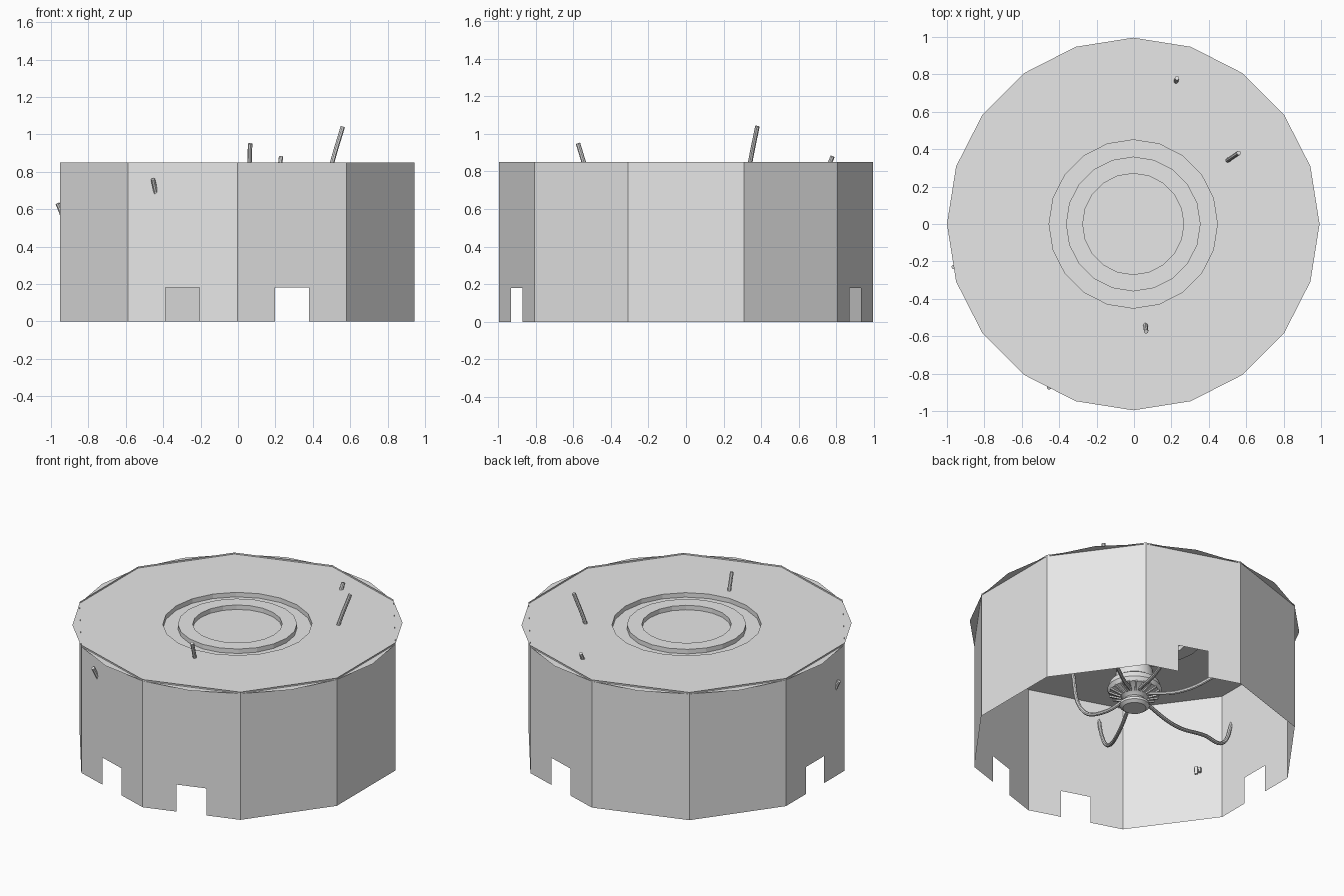
import bpy, bmesh, math
from math import sin, cos, radians
from mathutils import Matrix, Vector

cube = bpy.data.objects.get("Cube")
if cube:
    bpy.data.objects.remove(cube)

GREY = (0.8, 0.8, 0.8, 1)
mat = bpy.data.materials.new("light grey")
mat.use_nodes = True
mat.diffuse_color = GREY
mat.node_tree.nodes["Principled BSDF"].inputs["Base Color"].default_value = GREY

CENTRE = Vector((-0.004, 0, 0))
RADIUS = 0.996
WALL_TOP = 0.85
CEILING = 0.84


def finish(bm, name):
    mesh = bpy.data.meshes.new(name)
    bm.to_mesh(mesh)
    bm.free()
    mesh.materials.append(mat)
    obj = bpy.data.objects.new(name, mesh)
    bpy.context.collection.objects.link(obj)
    return obj


def smooth(obj):
    bpy.ops.object.select_all(action="DESELECT")
    obj.select_set(True)
    bpy.context.view_layer.objects.active = obj
    bpy.ops.object.shade_smooth_by_angle(angle=radians(35))


def lathe(name, profile, sides, cap_start=False, cap_end=False):
    bm = bmesh.new()
    rings = []
    for r, z in profile:
        rings.append([bm.verts.new(CENTRE + Vector((r * cos(math.tau * i / sides),
                                                    r * sin(math.tau * i / sides), z)))
                      for i in range(sides)])
    for a, b in zip(rings, rings[1:]):
        for i in range(sides):
            j = (i + 1) % sides
            bm.faces.new((a[i], a[j], b[j], b[i]))
    if cap_start:
        bm.faces.new(rings[0][::-1])
    if cap_end:
        bm.faces.new(rings[-1])
    return finish(bm, name)


# Ten-sided wall with four doorways cut into its lower edge
bm = bmesh.new()
doorways = (72, 180, 252, 288)
for angle in range(0, 360, 36):
    a, b = (CENTRE + RADIUS * Vector((cos(radians(angle + s)), sin(radians(angle + s)), 0))
            for s in (-18, 18))
    width = (b - a).length
    outline = [(0, 0)]
    if angle in doorways:
        l, r = 0.5 - 0.095 / width, 0.5 + 0.095 / width
        outline += [(l, 0), (l, 0.18), (r, 0.18), (r, 0)]
    outline += [(1, 0), (1, WALL_TOP), (0, WALL_TOP)]
    bm.faces.new([bm.verts.new(a.lerp(b, t) + Vector((0, 0, z))) for t, z in outline])
bmesh.ops.remove_doubles(bm, verts=bm.verts, dist=0.0001)
finish(bm, "wall")

# Twenty-sided ceiling sheet with a stepped round medallion
LOW = CEILING - 0.03
lathe("ceiling", [(RADIUS, CEILING), (0.45, CEILING), (0.45, LOW), (0.36, LOW),
                  (0.36, CEILING), (0.27, CEILING), (0.27, LOW)], 20, cap_end=True)

# Hanging lamp body, stem and bottom finial
smooth(lathe("lamp_hub", [(0.07, 0.27), (0.09, 0.285), (0.09, 0.3), (0.06, 0.33),
                          (0.08, 0.35), (0.15, 0.375), (0.165, 0.4), (0.15, 0.44),
                          (0.12, 0.46), (0.11, 0.53), (0.06, 0.57), (0.04, 0.6),
                          (0.04, 0.77), (0.1, LOW)], 32, cap_start=True))

# Ribs around the lower face of the hub
bm = bmesh.new()
for i in range(20):
    place = (Matrix.Translation(CENTRE) @ Matrix.Rotation(math.tau * i / 20, 4, "Z")
             @ Matrix.Translation((0.118, 0, 0.362)) @ Matrix.Rotation(-0.34, 4, "Y")
             @ Matrix.Diagonal((0.075, 0.012, 0.014, 1)))
    bmesh.ops.create_cube(bm, size=1, matrix=place)
finish(bm, "hub_ribs")

# Curved arms: each sags outward from the hub, then rises to its tip
tips = [(0.065, -0.575, 0.95), (-0.455, -0.875, 0.76), (-0.965, -0.23, 0.63),
        (-0.385, 0.575, 0.69), (0.23, 0.78, 0.88), (0.56, 0.38, 1.04)]
for n, (x, y, z) in enumerate(tips):
    path = [(0.1, 0.36), (0.42, 0.34), (0.72, 0.41), (0.9, z - 0.19), (1, z)]
    curve = bpy.data.curves.new("lamp_arm", "CURVE")
    curve.dimensions = "3D"
    curve.bevel_depth = 0.012
    curve.bevel_resolution = 2
    curve.resolution_u = 8
    curve.use_fill_caps = True
    spline = curve.splines.new("BEZIER")
    spline.bezier_points.add(len(path) - 1)
    for p, (t, h) in zip(spline.bezier_points, path):
        p.co = (x * t, y * t, h)
        p.handle_left_type = p.handle_right_type = "AUTO"
    curve.materials.append(mat)
    arm = bpy.data.objects.new(f"lamp_arm_{n + 1}", curve)
    bpy.context.collection.objects.link(arm)
    bpy.ops.object.select_all(action="DESELECT")
    arm.select_set(True)
    bpy.context.view_layer.objects.active = arm
    bpy.ops.object.convert(target="MESH")
    smooth(arm)

# Small knob fixed to the inside of the wall
bm = bmesh.new()
wall_point = Matrix.Translation((-0.855, -0.42, 0.33)) @ Matrix.Rotation(radians(36), 4, "Z")
for size, offset in (((0.02, 0.04, 0.03), (0, 0, 0.01)), ((0.05, 0.014, 0.014), (0.02, 0, 0)),
                     ((0.014, 0.02, 0.05), (0.04, 0, -0.015))):
    bmesh.ops.create_cube(bm, size=1, matrix=wall_point @ Matrix.Translation(offset)
                          @ Matrix.Diagonal((*size, 1)))
finish(bm, "wall_knob")
